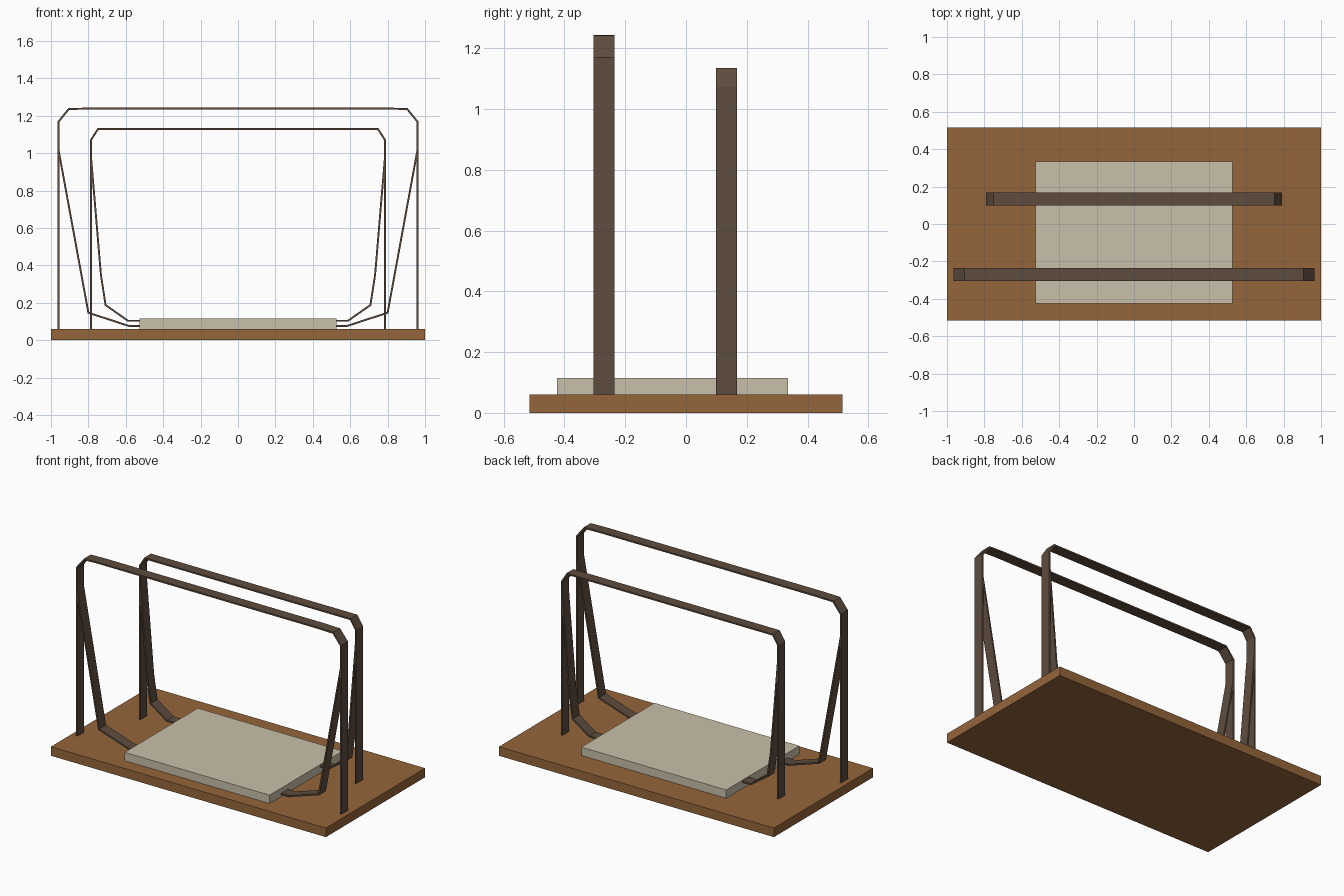
import bpy, bmesh
from mathutils import Vector

cube = bpy.data.objects.get("Cube")
if cube:
    bpy.data.objects.remove(cube, do_unlink=True)


def material(name, rgb):
    m = bpy.data.materials.new(name)
    m.use_nodes = True
    m.diffuse_color = (*rgb, 1)
    bsdf = next(n for n in m.node_tree.nodes if n.type == 'BSDF_PRINCIPLED')
    bsdf.inputs["Base Color"].default_value = (*rgb, 1)
    return m


wood = material("warm wood", (0.30, 0.133, 0.044))
cream = material("cream", (0.59, 0.53, 0.40))
brown = material("dark brown", (0.110, 0.072, 0.048))


def finish(name, bm, mat):
    bmesh.ops.recalc_face_normals(bm, faces=bm.faces)
    mesh = bpy.data.meshes.new(name)
    bm.to_mesh(mesh)
    bm.free()
    mesh.materials.append(mat)
    obj = bpy.data.objects.new(name, mesh)
    bpy.context.scene.collection.objects.link(obj)


def box(name, lo, hi, mat):
    bm = bmesh.new()
    bmesh.ops.create_cube(bm, size=1)
    for v in bm.verts:
        v.co = [lo[i] + (v.co[i] + 0.5) * (hi[i] - lo[i]) for i in range(3)]
    finish(name, bm, mat)


def strap(name, path, y0, y1, mat, thick=0.010):
    """Flat band following an (x, z) centre line, with mitred bends."""
    pts = [Vector(p) for p in path]
    bm = bmesh.new()
    rings = []
    for i, p in enumerate(pts):
        a = (p - pts[i - 1]).normalized() if i else None
        b = (pts[i + 1] - p).normalized() if i < len(pts) - 1 else None
        a, b = a or b, b or a
        n = Vector((-a.y - b.y, a.x + b.x)).normalized()
        n *= thick / 2 / n.dot(Vector((-a.y, a.x)))
        corners = ((p + n, y0), (p + n, y1), (p - n, y1), (p - n, y0))
        rings.append([bm.verts.new((q.x, y, q.y)) for q, y in corners])
    for r, s in zip(rings, rings[1:]):
        for k in range(4):
            j = (k + 1) % 4
            bm.faces.new((r[k], r[j], s[j], s[k]))
    bm.faces.new(rings[0])
    bm.faces.new(rings[-1])
    finish(name, bm, mat)


# Board and pad
box("base_board", (-1, -0.515, 0), (1, 0.515, 0.06), wood)
box("pad", (-0.527, -0.425, 0.06), (0.527, 0.335, 0.115), cream)

# Each frame: y range, right half of the arch, and the sling from upright to pad
frames = {
    "front": (-0.305, -0.235,
              [(0.96, 0.055), (0.96, 1.168), (0.905, 1.236), (0.80, 1.239)],
              [(0.96, 1.02), (0.80, 0.147), (0.585, 0.077), (0.50, 0.077)]),
    "rear": (0.099, 0.168,
             [(0.785, 0.055), (0.785, 1.072), (0.748, 1.130)],
             [(0.785, 0.97), (0.733, 0.35), (0.708, 0.188), (0.588, 0.104), (0.50, 0.104)]),
}
for place, (y0, y1, arch, sling) in frames.items():
    arch = arch + [(-x, z) for x, z in reversed(arch)]
    strap(place + "_arch", arch, y0, y1, brown)
    for side, s in (("left", 1), ("right", -1)):
        strap(f"{place}_{side}_sling", [(s * x, z) for x, z in sling], y0, y1, brown)
